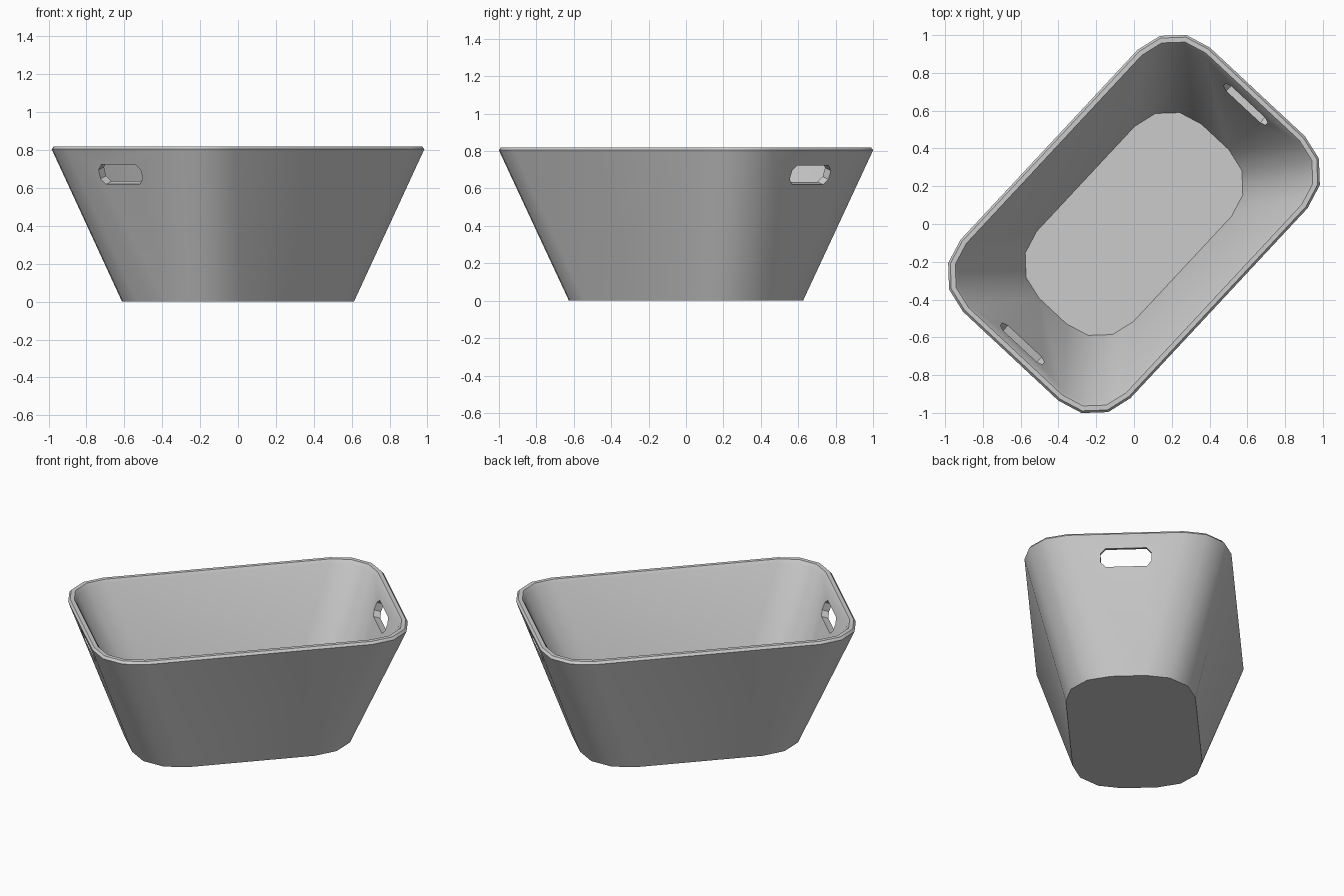
import bpy, bmesh, math
from mathutils import Matrix, Vector

if "Cube" in bpy.data.objects:
    bpy.data.objects.remove(bpy.data.objects["Cube"])

TURN = Matrix.Rotation(math.radians(47), 4, 'Z')


def rounded_rect(a, b, r, z, steps=3):
    """Rounded rectangle, half sizes a and b, corner radius r, faceted corners."""
    pts = []
    for k, (sx, sy) in enumerate([(1, 1), (-1, 1), (-1, -1), (1, -1)]):
        for i in range(steps + 1):
            t = math.radians(90 * (k + i / steps))
            pts.append(Vector((sx * (a - r) + r * math.cos(t),
                               sy * (b - r) + r * math.sin(t), z)))
    return pts


def mesh_object(name, bm):
    bmesh.ops.recalc_face_normals(bm, faces=bm.faces)
    bmesh.ops.transform(bm, matrix=TURN, verts=bm.verts)
    me = bpy.data.meshes.new(name)
    bm.to_mesh(me)
    bm.free()
    ob = bpy.data.objects.new(name, me)
    bpy.context.collection.objects.link(ob)
    return ob


def loft(name, rings):
    """Skin a list of equal-count rings and cap both ends."""
    bm = bmesh.new()
    vs = [[bm.verts.new(p) for p in ring] for ring in rings]
    n = len(vs[0])
    for lo, hi in zip(vs, vs[1:]):
        for i in range(n):
            j = (i + 1) % n
            bm.faces.new((lo[i], lo[j], hi[j], hi[i]))
    bm.faces.new(vs[0])
    bm.faces.new(vs[-1])
    return mesh_object(name, bm)


# Tub: outer wall, chamfered rim, inner wall, floor
A, B, R = 0.957, 0.615, 0.27
tub = loft("tub", [
    rounded_rect(0.665, 0.385, 0.28, 0),
    rounded_rect(A, B, R, 0.805),
    rounded_rect(A - 0.012, B - 0.012, R - 0.012, 0.82),
    rounded_rect(A - 0.036, B - 0.036, R - 0.03, 0.82),
    rounded_rect(A - 0.05, B - 0.05, R - 0.04, 0.80),
    rounded_rect(0.63, 0.35, 0.25, 0.035),
])

# Handle holes: chamfered slots cut square to the sloping end walls
tilt = math.atan2(A - 0.665, 0.805)
normal = Vector((math.cos(tilt), 0, -math.sin(tilt)))
up = Vector((math.sin(tilt), 0, math.cos(tilt)))
z0 = 0.672
centre = Vector((0.665 + z0 * math.tan(tilt), 0, z0))
w, h, c = 0.152, 0.055, 0.03
slot = [(w, h - c), (w - c, h), (c - w, h), (-w, h - c),
        (-w, c - h), (c - w, -h), (w - c, -h), (w, c - h)]
for side, sx in (("front", -1), ("back", 1)):
    rings = [[centre + normal * d + up * q + Vector((0, p, 0)) for p, q in slot]
             for d in (-0.12, 0.1)]
    for ring in rings:
        for p in ring:
            p.x *= sx
    cutter = loft(side + "_handle_cutter", rings)
    cutter.hide_render = True
    mod = tub.modifiers.new(side + "_handle_hole", 'BOOLEAN')
    mod.operation = 'DIFFERENCE'
    mod.solver = 'EXACT'
    mod.object = cutter
    bpy.context.view_layer.objects.active = tub
    bpy.ops.object.modifier_apply(modifier=mod.name)
    bpy.data.objects.remove(cutter)

# Smooth corners, crisp rim and hole edges
bpy.ops.object.select_all(action='DESELECT')
tub.select_set(True)
bpy.context.view_layer.objects.active = tub
bpy.ops.object.shade_smooth_by_angle(angle=math.radians(32))
